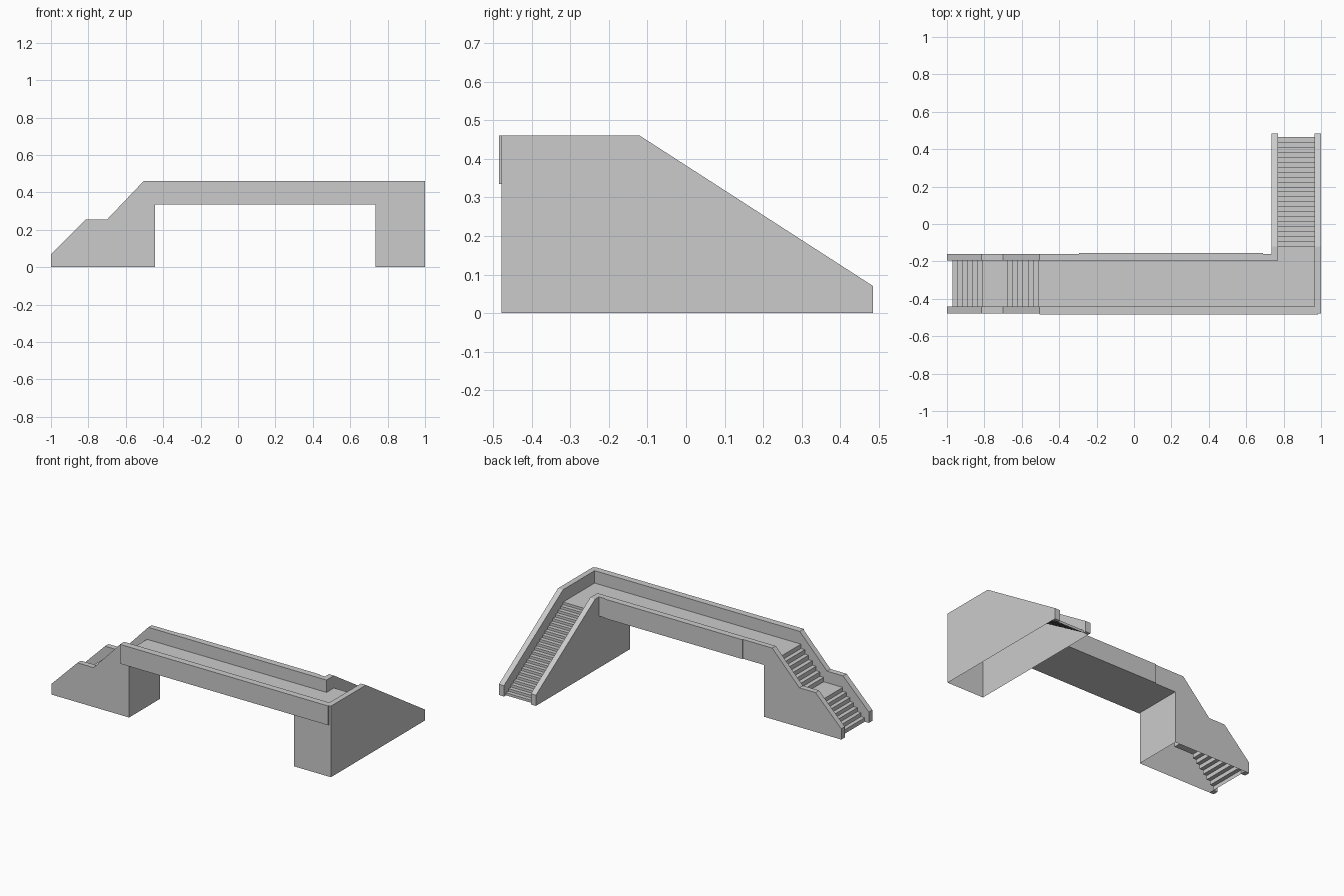
import bpy
import bmesh
from mathutils import Vector

if "Cube" in bpy.data.objects:
    bpy.data.objects.remove(bpy.data.objects["Cube"])

DECK, SOFFIT, TOP = 0.38, 0.335, 0.46
FRONT, BACK, LEFT, RIGHT = -0.478, -0.16, 0.735, 1.0   # outer wall planes
T = 0.036                                              # parapet thickness


def make(name, faces):
    """Faces are (points, direction the face should look towards)."""
    bm = bmesh.new()
    for pts, look in faces:
        f = bm.faces.new([bm.verts.new(p) for p in pts])
        f.normal_update()
        if f.normal.dot(Vector(look)) < 0:
            f.normal_flip()
    bmesh.ops.remove_doubles(bm, verts=bm.verts, dist=1e-5)
    me = bpy.data.meshes.new(name)
    bm.to_mesh(me)
    bm.free()
    ob = bpy.data.objects.new(name, me)
    bpy.context.collection.objects.link(ob)
    return ob


def box(name, lo, hi):
    bm = bmesh.new()
    bmesh.ops.create_cube(bm, size=1)
    for v in bm.verts:
        v.co = [hi[i] if v.co[i] > 0 else lo[i] for i in range(3)]
    me = bpy.data.meshes.new(name)
    bm.to_mesh(me)
    bm.free()
    bpy.context.collection.objects.link(bpy.data.objects.new(name, me))


def along_x(p, side):
    return (p[0], side, p[1])


def along_y(p, side):
    return (side, p[0], p[1])


def flight(start, z, tread, rise, count):
    pts = []
    for i in range(count):
        pts += [(start + tread * i, z + rise * i), (start + tread * i, z + rise * (i + 1))]
    return pts


def parapet(name, put, outer, inner, top, inner_end, base, path):
    """Outer sheet, sloped coping, inner sheet down to the stair, and end post."""
    s = 1 if outer > inner else -1
    out_dir, in_dir = put((0, 0), s), put((0, 0), -s)
    top_in = top[:-1] + [(inner_end, top[-1][1])]
    faces = [([put(p, outer) for p in top + base], out_dir),
             ([put(p, inner) for p in top_in + [(inner_end, DECK)] + path[::-1]], in_dir)]
    for i in range(len(top) - 1):
        faces.append(([put(top[i], outer), put(top[i + 1], outer),
                       put(top_in[i + 1], inner), put(top_in[i], inner)], (0, 0, 1)))
    a, b = path[0], path[1]
    end_dir = put((a[0] - b[0], 0), 0)
    faces.append(([put(a, outer), put(top[0], outer), put(top[0], inner), put(a, inner)], end_dir))
    faces.append(([put(a, outer), put(b, outer), put(b, inner), put(a, inner)], (0, 0, -1)))
    make(name, faces)


def stairs(name, put, s0, s1, path):
    look = put((path[0][0] - path[1][0], 0.02), 0)
    make(name, [([put(p, s0), put(q, s0), put(q, s1), put(p, s1)], look)
                for p, q in zip(path[1:], path[2:])])


# Stair profiles, from the ground up
west_path = ([(-1, 0)] + flight(-0.97, 0, 0.0262, 0.18 / 7, 7)
             + flight(-0.676, 0.18, 0.027, 0.2 / 7, 7))
north_path = [(0.485, 0)] + flight(0.465, 0, -0.585 / 22, DECK / 23, 23)
stairs("west_stairs", along_x, FRONT + T, BACK - T, west_path)
stairs("north_stairs", along_y, LEFT + T, RIGHT - T, north_path)

# Long parapets with the two-flight stair on the west end
west_top = [(-1, 0.07), (-0.815, 0.255), (-0.70, 0.255), (-0.505, TOP)]
west_base = [(LEFT, SOFFIT), (-0.445, SOFFIT), (-0.445, 0), (-1, 0)]
parapet("front_wall", along_x, FRONT, FRONT + T, west_top + [(RIGHT, TOP)], RIGHT - T,
        [(RIGHT, 0), (LEFT, 0)] + west_base, west_path)
parapet("back_wall", along_x, BACK, BACK - T, west_top + [(LEFT, TOP)], LEFT + T,
        west_base, west_path)

# Parapets of the single-flight stair at the east end
north_top = [(0.485, 0.07), (-0.12, TOP)]
parapet("east_wall", along_y, RIGHT, RIGHT - T, north_top + [(FRONT, TOP)], FRONT + T,
        [(FRONT, 0), (0.485, 0)], north_path)
parapet("inner_stair_wall", along_y, LEFT, LEFT + T, north_top + [(BACK, TOP)], BACK - T,
        [(BACK, SOFFIT), (FRONT, SOFFIT), (FRONT, 0), (0.485, 0)], north_path)

# L-shaped walkway
x0, x1, y0, y1 = west_path[-1][0], RIGHT - T, FRONT + T, BACK - T
make("walkway", [([(x0, y0, DECK), (x1, y0, DECK), (x1, north_path[-1][0], DECK),
                   (LEFT + T, north_path[-1][0], DECK), (LEFT + T, y1, DECK),
                   (x0, y1, DECK)], (0, 0, 1))])

# Underside of the span and the end face of the west tower
make("span_underside", [([(-0.445, FRONT, SOFFIT), (LEFT, FRONT, SOFFIT),
                          (LEFT, BACK, SOFFIT), (-0.445, BACK, SOFFIT)], (0, 0, -1))])
make("west_tower_face", [([(-0.445, FRONT, 0), (-0.445, BACK, 0),
                           (-0.445, BACK, SOFFIT), (-0.445, FRONT, SOFFIT)], (1, 0, 0))])

# Thin facing panels on the span
box("front_panel", (-0.505, -0.485, SOFFIT), (0.985, FRONT, TOP))
box("back_panel", (-0.295, BACK, SOFFIT), (0.69, -0.154, TOP))
